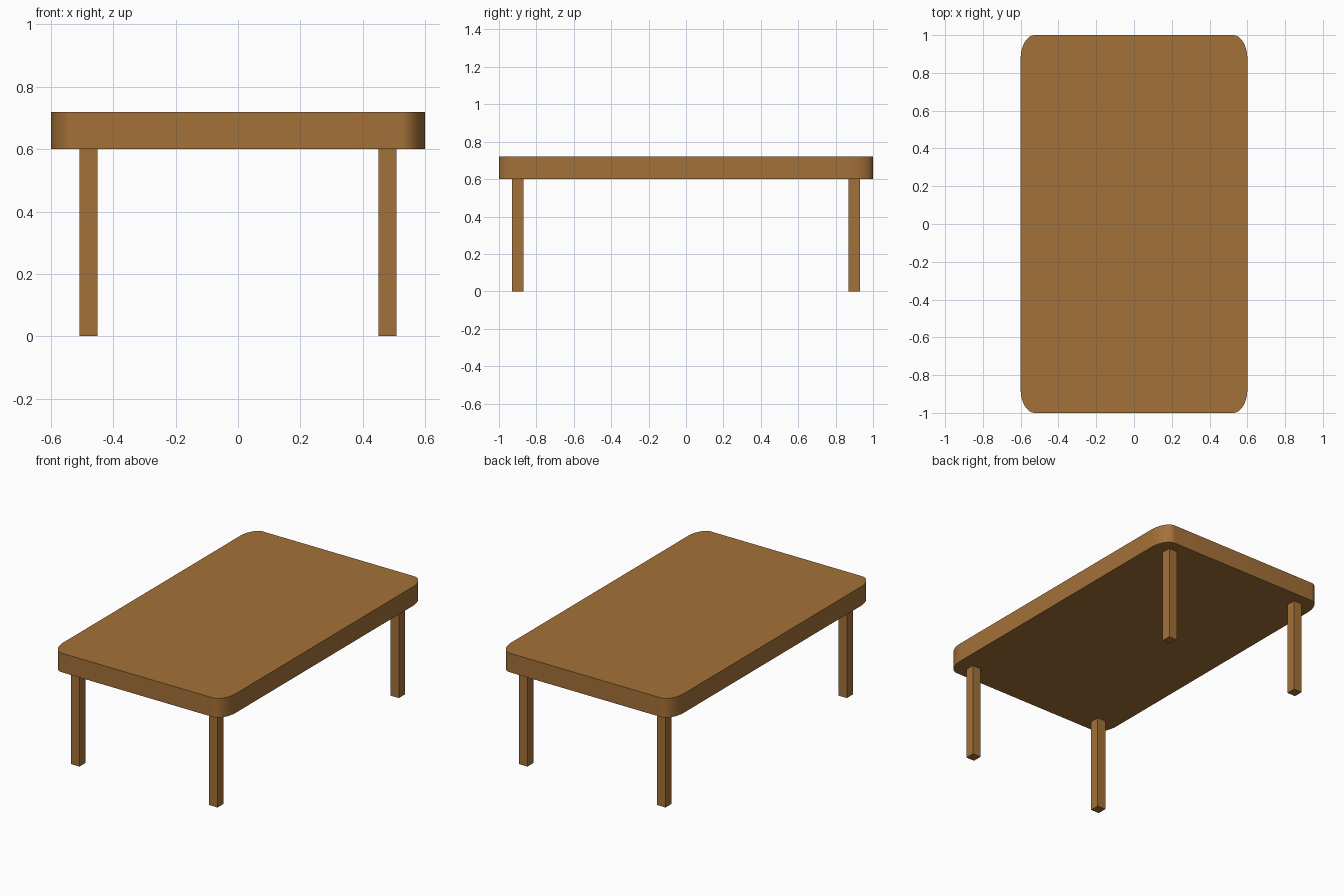
import bpy, bmesh, math

if "Cube" in bpy.data.objects:
    bpy.data.objects.remove(bpy.data.objects["Cube"])

wood = bpy.data.materials.new("brown wood")
wood.diffuse_color = (0.37, 0.165, 0.040, 1)
wood.use_nodes = True
wood.node_tree.nodes["Principled BSDF"].inputs["Base Color"].default_value = wood.diffuse_color


def add_object(name, bm):
    bmesh.ops.recalc_face_normals(bm, faces=bm.faces[:])
    mesh = bpy.data.meshes.new(name)
    bm.to_mesh(mesh)
    bm.free()
    mesh.materials.append(wood)
    obj = bpy.data.objects.new(name, mesh)
    bpy.context.collection.objects.link(obj)
    return obj


# Tabletop: slab with elliptical rounded corners
HALF_X, HALF_Y, RX, RY = 0.6, 1.0, 0.075, 0.125
Z_LOW, Z_HIGH, STEPS = 0.60, 0.72, 16
bm = bmesh.new()
outline = []
for corner, (sx, sy) in enumerate([(1, 1), (-1, 1), (-1, -1), (1, -1)]):
    for i in range(STEPS + 1):
        a = math.pi / 2 * (corner + i / STEPS)
        outline.append(bm.verts.new((sx * (HALF_X - RX) + RX * math.cos(a),
                                     sy * (HALF_Y - RY) + RY * math.sin(a), Z_LOW)))
base = bm.faces.new(outline)
ext = bmesh.ops.extrude_face_region(bm, geom=[base], use_keep_orig=True)
top_verts = [g for g in ext["geom"] if isinstance(g, bmesh.types.BMVert)]
bmesh.ops.translate(bm, verts=top_verts, vec=(0, 0, Z_HIGH - Z_LOW))
top = add_object("tabletop", bm)
bpy.context.view_layer.objects.active = top
top.select_set(True)
bpy.ops.object.shade_smooth_by_angle(angle=math.radians(30))

# Four square legs
for sy, row in ((-1, "front"), (1, "back")):
    for sx, side in ((-1, "left"), (1, "right")):
        bm = bmesh.new()
        bmesh.ops.create_cube(bm, size=1)
        bmesh.ops.scale(bm, vec=(0.058, 0.06, Z_LOW), verts=bm.verts)
        bmesh.ops.translate(bm, vec=(sx * 0.48, sy * 0.9, Z_LOW / 2), verts=bm.verts)
        add_object(f"{row}_{side}_leg", bm)
